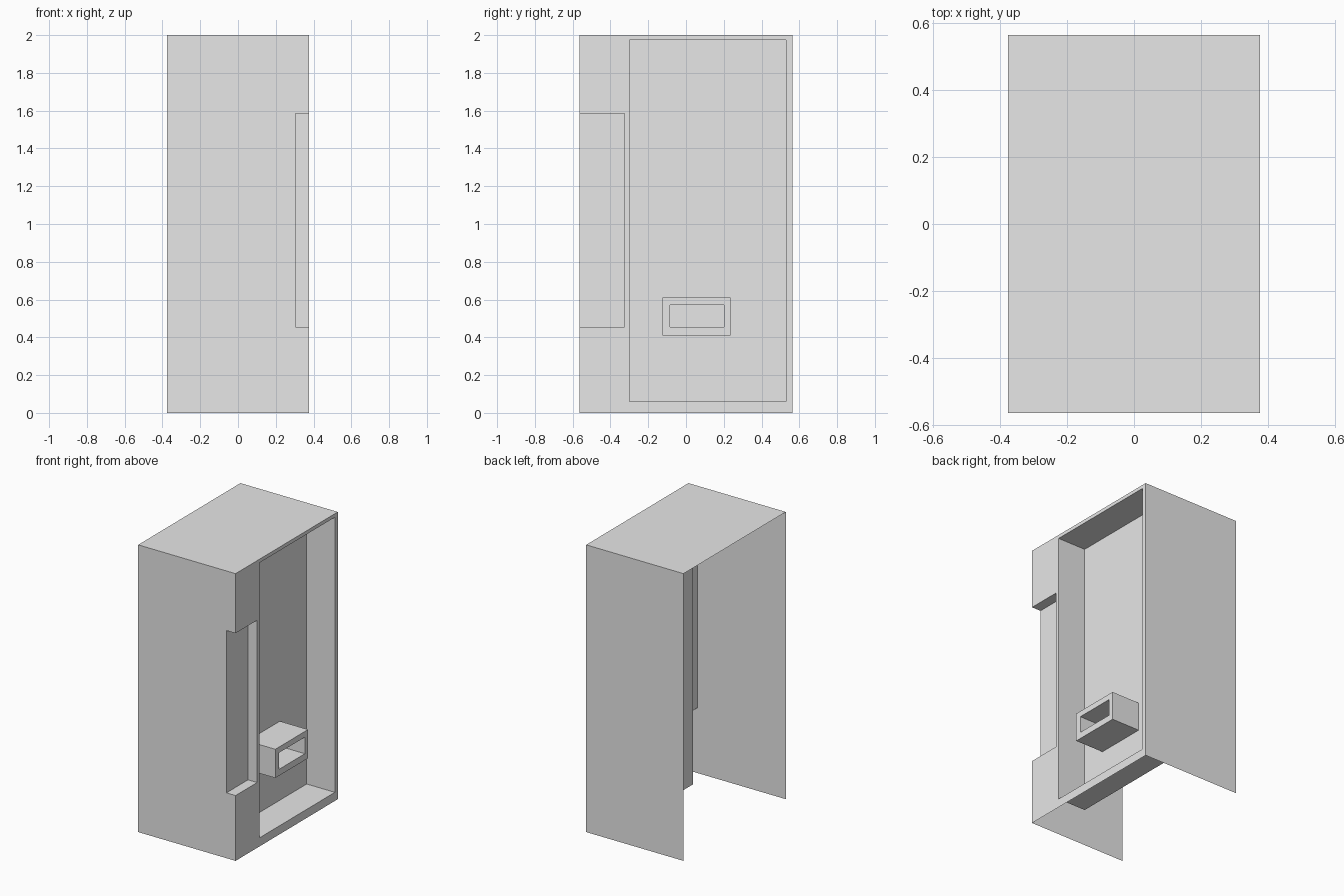
import bpy
import bmesh
from mathutils import Vector

cube = bpy.data.objects.get("Cube")
if cube:
    bpy.data.objects.remove(cube, do_unlink=True)

# Overall half sizes and height
HX, HY, H = 0.375, 0.5625, 2.0
# Corner notch, window recess and tray extents
NOTCH_X, NOTCH_Y, NOTCH_Z = 0.305, -0.325, (0.455, 1.585)
WIN_Y, WIN_Z, WIN_X = (-0.30, 0.53), (0.06, 1.975), 0.158
TRAY_Y, TRAY_Z = (-0.125, 0.235), (0.41, 0.61)
SLOT_Y, SLOT_Z = (-0.085, 0.20), (0.455, 0.57)

grey = bpy.data.materials.new("light_grey")
grey.use_nodes = True
grey.diffuse_color = (0.8, 0.8, 0.8, 1)
grey.node_tree.nodes["Principled BSDF"].inputs["Base Color"].default_value = (0.8, 0.8, 0.8, 1)


def sheet(bm, axis, pos, us, vs, facing, holes=()):
    """Flat grid across an axis, leaving out the cells listed in holes."""
    others = [a for a in range(3) if a != axis]
    for i in range(len(us) - 1):
        for j in range(len(vs) - 1):
            if (i, j) in holes:
                continue
            verts = []
            for u, v in ((us[i], vs[j]), (us[i + 1], vs[j]),
                         (us[i + 1], vs[j + 1]), (us[i], vs[j + 1])):
                co = Vector((0, 0, 0))
                co[axis], co[others[0]], co[others[1]] = pos, u, v
                verts.append(bm.verts.new(co))
            face = bm.faces.new(verts)
            face.normal_update()
            if face.normal[axis] * facing < 0:
                face.normal_flip()


def tube(bm, xs, ys, zs, outward):
    """Four walls running along x, facing outward (1) or inward (-1)."""
    for k, side in ((0, -1), (1, 1)):
        sheet(bm, 1, ys[k], xs, zs, side * outward)
        sheet(bm, 2, zs[k], xs, ys, side * outward)


def finish(bm, name):
    bmesh.ops.remove_doubles(bm, verts=bm.verts, dist=1e-5)
    mesh = bpy.data.meshes.new(name)
    bm.to_mesh(mesh)
    bm.free()
    mesh.materials.append(grey)
    bpy.context.collection.objects.link(bpy.data.objects.new(name, mesh))


# Thin cabinet shell, open underneath and on the -x side
bm = bmesh.new()
sheet(bm, 2, H, (-HX, HX), (-HY, HY), 1)
sheet(bm, 1, HY, (-HX, HX), (0, H), 1)
sheet(bm, 1, -HY, (-HX, NOTCH_X, HX), (0, *NOTCH_Z, H), -1, {(1, 1)})
side_y = (-HY, NOTCH_Y, *WIN_Y, HY)
side_z = (0, WIN_Z[0], *NOTCH_Z, WIN_Z[1], H)
sheet(bm, 0, HX, side_y, side_z, 1, {(0, 2), (2, 1), (2, 2), (2, 3)})
finish(bm, "cabinet_shell")

# Stepped notch in the front corner
bm = bmesh.new()
sheet(bm, 0, NOTCH_X, (-HY, NOTCH_Y), NOTCH_Z, 1)
sheet(bm, 1, NOTCH_Y, (NOTCH_X, HX), NOTCH_Z, -1)
sheet(bm, 2, NOTCH_Z[0], (NOTCH_X, HX), (-HY, NOTCH_Y), 1)
sheet(bm, 2, NOTCH_Z[1], (NOTCH_X, HX), (-HY, NOTCH_Y), -1)
finish(bm, "corner_notch")

# Deep display recess
bm = bmesh.new()
tube(bm, (WIN_X, HX), WIN_Y, WIN_Z, -1)
sheet(bm, 0, WIN_X, WIN_Y, WIN_Z, 1)
finish(bm, "display_recess")

# Hollow tray box standing out from the recess wall
bm = bmesh.new()
tube(bm, (WIN_X, HX), TRAY_Y, TRAY_Z, 1)
tube(bm, (WIN_X, HX), SLOT_Y, SLOT_Z, -1)
sheet(bm, 0, HX, (TRAY_Y[0], *SLOT_Y, TRAY_Y[1]),
      (TRAY_Z[0], *SLOT_Z, TRAY_Z[1]), 1, {(1, 1)})
finish(bm, "tray_box")
